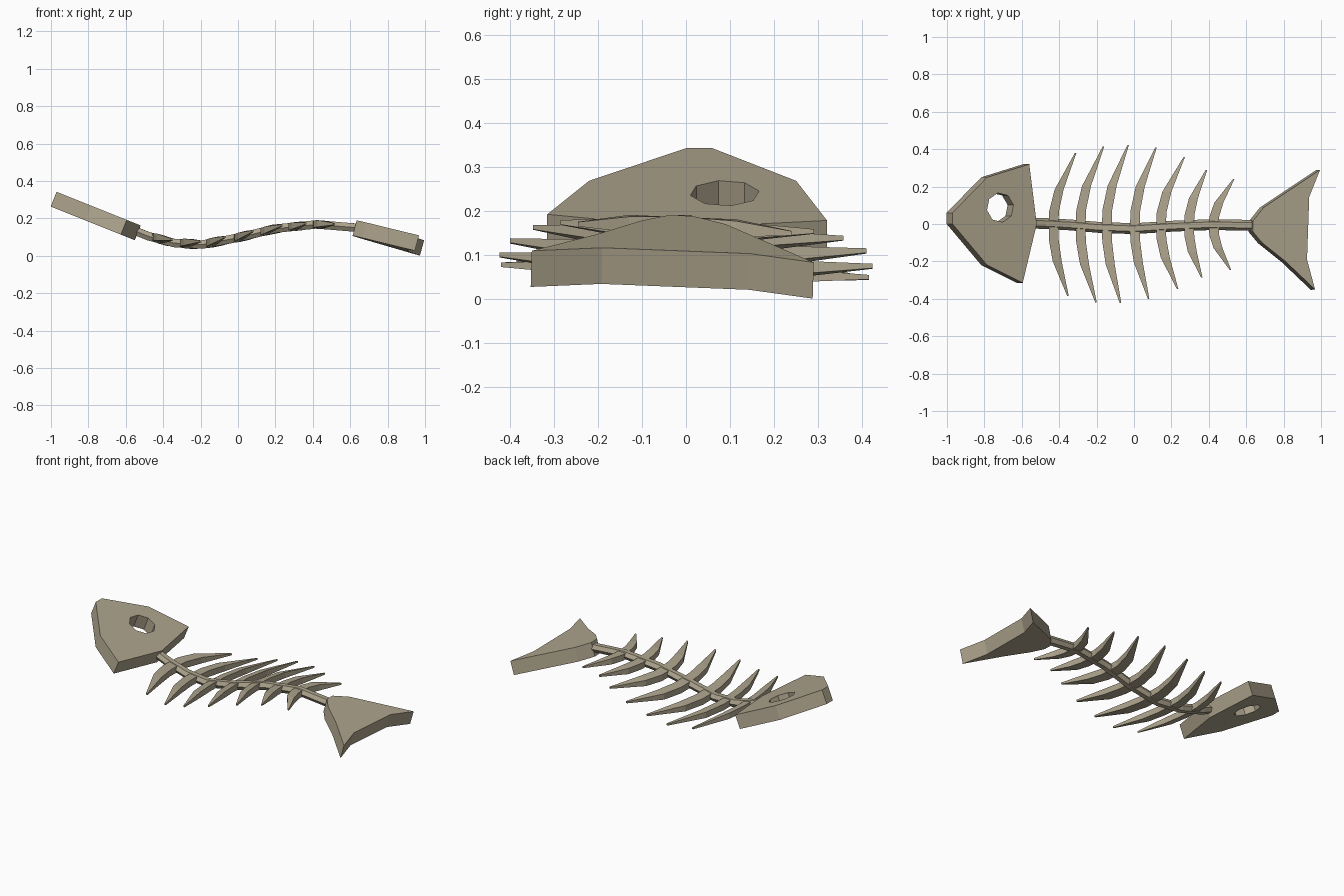
import bpy, bmesh, math
from mathutils import Vector

if "Cube" in bpy.data.objects:
    bpy.data.objects.remove(bpy.data.objects["Cube"])

bone = bpy.data.materials.new("bone")
bone.diffuse_color = (0.42, 0.37, 0.265, 1)
bone.use_nodes = True
bone.node_tree.nodes["Principled BSDF"].inputs["Base Color"].default_value = bone.diffuse_color


def finish(name, bm):
    bmesh.ops.recalc_face_normals(bm, faces=bm.faces)
    me = bpy.data.meshes.new(name)
    bm.to_mesh(me)
    bm.free()
    me.materials.append(bone)
    ob = bpy.data.objects.new(name, me)
    bpy.context.collection.objects.link(ob)
    return ob


def loft(name, rings):
    # closed tube through a list of equally sized rings
    bm = bmesh.new()
    vs = [[bm.verts.new(p) for p in r] for r in rings]
    n = len(rings[0])
    for a, b in zip(vs, vs[1:]):
        for i in range(n):
            j = (i + 1) % n
            bm.faces.new((a[i], a[j], b[j], b[i]))
    bm.faces.new(vs[0])
    bm.faces.new(vs[-1])
    return finish(name, bm)


def slab(name, loops, origin, z0, sx, sy, thick):
    # tilted plate whose top plane is z0 + sx*(x-origin) + sy*y; extra loops are holes
    bm = bmesh.new()
    drop = Vector((-sx, -sy, 1)).normalized() * -thick
    tops, bots = [], []
    for loop in loops:
        pts = [Vector((x, y, z0 + sx * (x - origin) + sy * y)) for x, y in loop]
        t = [bm.verts.new(p) for p in pts]
        b = [bm.verts.new(p + drop) for p in pts]
        for i in range(len(t)):
            j = (i + 1) % len(t)
            bm.faces.new((t[i], t[j], b[j], b[i]))
            tops.append(bm.edges.get((t[i], t[j])))
            bots.append(bm.edges.get((b[i], b[j])))
    for edges in (tops, bots):
        bmesh.ops.triangle_fill(bm, edges=edges, use_beauty=True)
    bmesh.ops.dissolve_limit(bm, angle_limit=0.01, verts=bm.verts, edges=bm.edges)
    return finish(name, bm)


# Head plate with eye hole
head = [(-0.97, 0.06), (-0.785, 0.25), (-0.56, 0.32), (-0.52, 0), (-0.595, -0.315),
        (-0.785, -0.22), (-0.97, 0)]
eye = [(-0.715 + 0.072 * math.cos(math.radians(10 + 45 * i)),
        0.088 + 0.079 * math.sin(math.radians(10 + 45 * i))) for i in range(8)]
slab("head", [head, eye], -0.97, 0.342, -0.4, 0, 0.085)

# Tail fin
tail = [(0.635, 0.015), (0.695, 0.09), (0.995, 0.29), (0.937, 0.145), (0.925, -0.19),
        (0.968, -0.35), (0.81, -0.2), (0.685, -0.1), (0.635, -0.04)]
slab("tail", [tail], 0.63, 0.19, -0.27, -0.03, 0.085)

# Spine path
path = [Vector(p) for p in [(-0.58, 0.005, 0.145), (-0.48, 0.003, 0.105), (-0.34, -0.005, 0.068),
        (-0.19, -0.018, 0.06), (0, -0.025, 0.097), (0.2, -0.012, 0.145),
        (0.42, -0.003, 0.168), (0.66, -0.008, 0.148)]]


def spine_z(x):
    for a, b in zip(path, path[1:]):
        if x <= b.x:
            return a.z + (b.z - a.z) * (x - a.x) / (b.x - a.x)
    return path[-1].z


rings = []
for i, p in enumerate(path):
    d = (path[min(i + 1, len(path) - 1)] - path[max(i - 1, 0)]).normalized()
    side = Vector((0, 0, 1)).cross(d).normalized()
    up = d.cross(side)
    rings.append([p + side * 0.029 * math.cos(k * math.pi / 3) + up * 0.026 * math.sin(k * math.pi / 3)
                  for k in range(6)])
loft("spine", rings)

# Ribs: base x, left tip (x, y), right tip (x, y)
ribs = [(-0.43, -0.312, 0.38, -0.353, -0.385), (-0.285, -0.163, 0.415, -0.203, -0.42),
        (-0.145, -0.031, 0.423, -0.072, -0.423), (0.005, 0.118, 0.41, 0.078, -0.4),
        (0.145, 0.268, 0.357, 0.233, -0.347), (0.295, 0.388, 0.29, 0.362, -0.285),
        (0.427, 0.533, 0.24, 0.515, -0.245)]
# fraction along y, fraction along x, half width, half height
shape = [(0, 0, 0.026, 0.019), (0.2, 0.02, 0.026, 0.019), (0.5, 0.25, 0.024, 0.018),
         (1, 1, 0.004, 0.005)]
for n, (bx, ax, ay, cx, cy) in enumerate(ribs, 1):
    for label, tx, ty in (("left", ax, ay), ("right", cx, cy)):
        rings = []
        for fy, fx, w, h in shape:
            x, y = bx + (tx - bx) * fx, -0.012 + (ty + 0.012) * fy
            rings.append([(x + s * w, y, spine_z(x + s * w) - 0.04 * y + t * h)
                          for s, t in ((-1, -1), (1, -1), (1, 1), (-1, 1))])
        loft(f"rib_{label}_{n}", rings)
